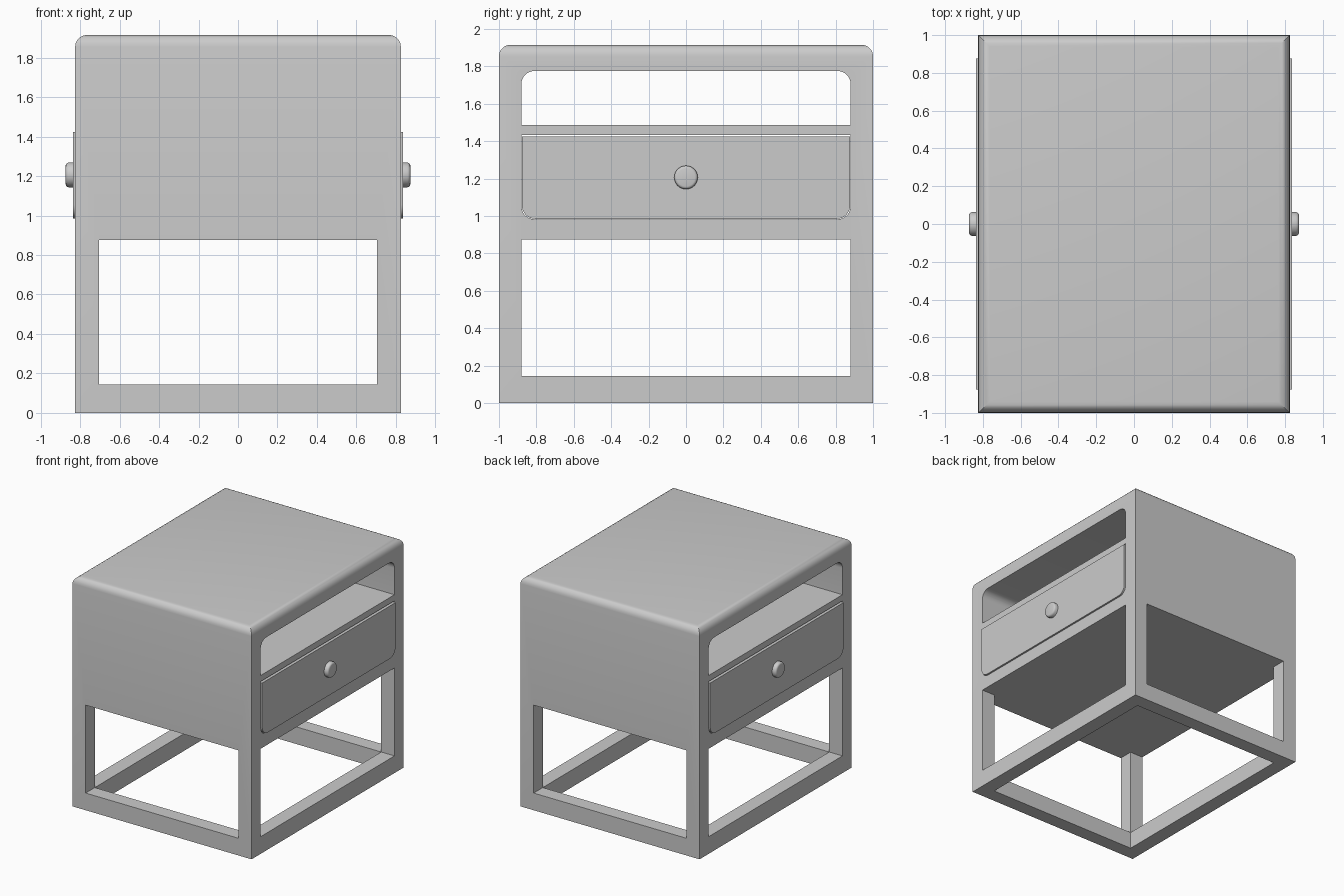
import bpy, bmesh, math

if "Cube" in bpy.data.objects:
    bpy.data.objects.remove(bpy.data.objects["Cube"])

W, D, H = 0.825, 1.0, 1.915      # half width, half depth, height
LX, LY = 0.703, 0.88             # inner half sizes of the frame
R = 0.07                         # corner radius of openings


def make_object(name, bm):
    bmesh.ops.recalc_face_normals(bm, faces=bm.faces)
    mesh = bpy.data.meshes.new(name)
    bm.to_mesh(mesh)
    bm.free()
    ob = bpy.data.objects.new(name, mesh)
    bpy.context.collection.objects.link(ob)
    return ob


def loft(name, rings):
    """Closed solid skinned through rings of equal point count."""
    bm = bmesh.new()
    rows = [[bm.verts.new(p) for p in ring] for ring in rings]
    n = len(rows[0])
    for a, b in zip(rows, rows[1:]):
        for i in range(n):
            j = (i + 1) % n
            bm.faces.new((a[i], a[j], b[j], b[i]))
    bm.faces.new(rows[0][::-1])
    bm.faces.new(rows[-1])
    return make_object(name, bm)


def box(name, hx, hy, z0, z1):
    return loft(name, [[(-hx, -hy, z), (hx, -hy, z), (hx, hy, z), (-hx, hy, z)]
                       for z in (z0, z1)])


def side_prism(name, hx, hy, z_flat, z_round):
    """Prism along x: sharp corners at z_flat, rounded ones at z_round."""
    s = 1 if z_round > z_flat else -1
    prof = [(-hy, z_flat), (hy, z_flat)]
    for side in (1, -1):
        arc = []
        for i in range(9):
            a = math.pi / 2 * i / 8
            arc.append((side * (hy - R + R * math.cos(a)),
                        z_round - s * R + s * R * math.sin(a)))
        prof += arc if side == 1 else arc[::-1]
    return loft(name, [[(x, y, z) for y, z in prof] for x in (-hx, hx)])


def cut(target, cutter):
    mod = target.modifiers.new("cut", 'BOOLEAN')
    mod.operation, mod.solver, mod.object = 'DIFFERENCE', 'EXACT', cutter
    bpy.context.view_layer.objects.active = target
    bpy.ops.object.modifier_apply(modifier=mod.name)
    bpy.data.objects.remove(cutter)


def smooth(ob, angle):
    bpy.ops.object.select_all(action='DESELECT')
    ob.select_set(True)
    bpy.context.view_layer.objects.active = ob
    bpy.ops.object.shade_smooth_by_angle(angle=math.radians(angle))


# Cabinet block with mitred, rounded top edges
levels = [(0, 0)]
for i in range(6):
    a = math.pi / 2 * i / 5
    levels.append((0.06 * (1 - math.cos(a)), H - 0.06 + 0.06 * math.sin(a)))
frame = loft("cabinet_frame", [
    [(-W + d, -D + d, z), (W - d, -D + d, z), (W - d, D - d, z), (-W + d, D - d, z)]
    for d, z in levels])

# Open base: floor opening, front/back opening, side opening
cut(frame, box("cut_floor", LX, LY, -0.5, 0.875))
cut(frame, box("cut_front", LX, 1.5, 0.143, 0.875))
cut(frame, box("cut_side", 1.5, LY, 0.143, 0.875))

# Open shelf and drawer bay, both running through from side to side
cut(frame, side_prism("cut_shelf", 1.5, LY, 1.485, 1.775))
cut(frame, side_prism("cut_drawer_bay", 1.5, LY, 1.434, 0.982))
smooth(frame, 30)

# Two-sided drawer, slightly proud of the frame
drawer = side_prism("drawer", 0.837, LY - 0.003, 1.424, 0.985)
smooth(drawer, 30)

# Round knobs with softened rims
for name, s in (("knob_right", 1), ("knob_left", -1)):
    prof = [(0.83, 0.063), (0.858, 0.063), (0.866, 0.060),
            (0.871, 0.055), (0.873, 0.048)]
    knob = loft(name, [[(s * x, r * math.cos(2 * math.pi * k / 32),
                         1.206 + r * math.sin(2 * math.pi * k / 32))
                        for k in range(32)] for x, r in prof])
    smooth(knob, 40)
